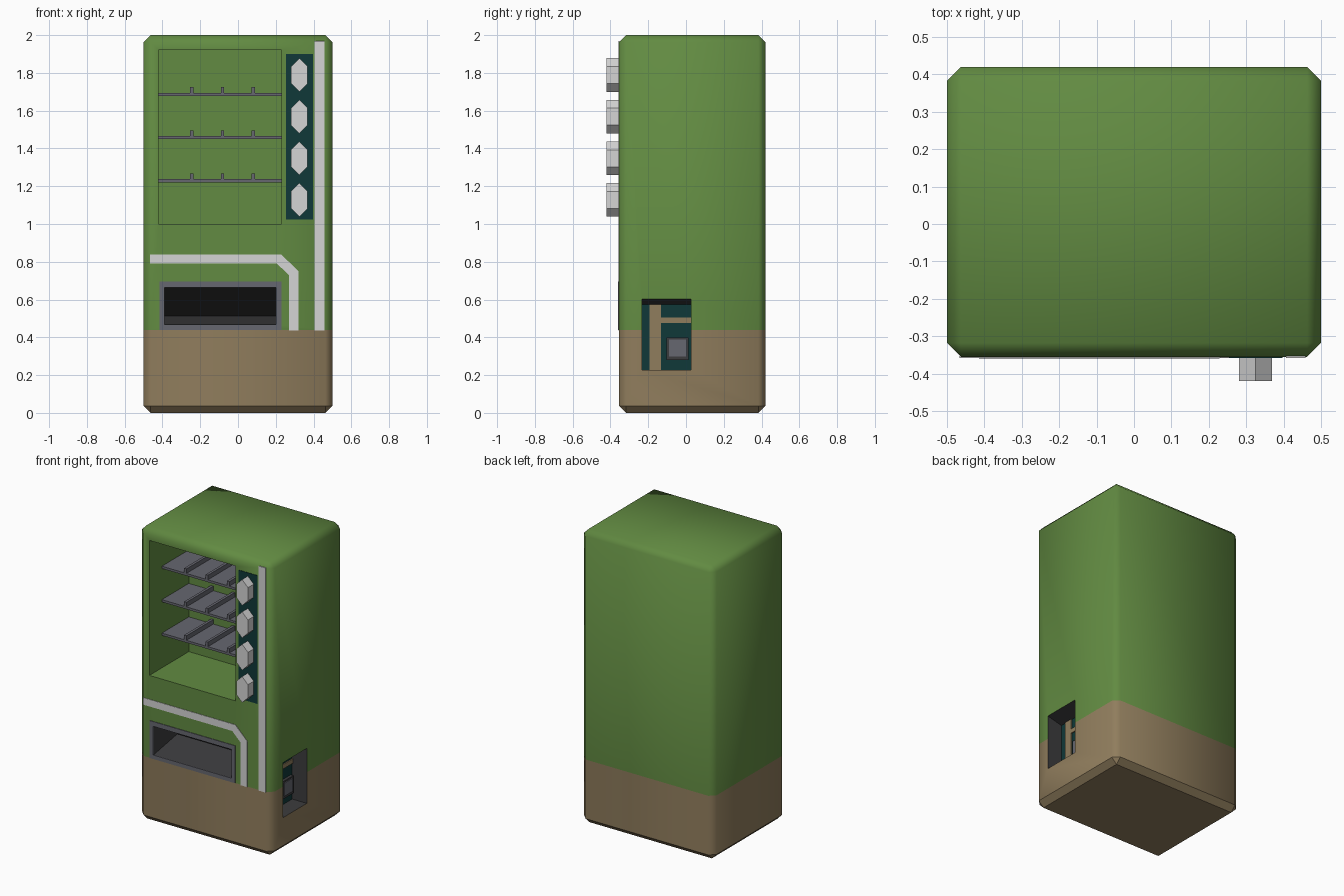
import bpy, bmesh, math
from mathutils import Vector

if "Cube" in bpy.data.objects:
    bpy.data.objects.remove(bpy.data.objects["Cube"])

COLOURS = {
    "green": (0.122, 0.258, 0.054), "tan": (0.279, 0.205, 0.109),
    "dark_teal": (0.005, 0.04, 0.04), "light_grey": (0.66, 0.66, 0.66),
    "mid_grey": (0.133, 0.136, 0.162), "dark_grey": (0.045, 0.045, 0.048),
    "black": (0.004, 0.004, 0.004),
}
NAMES = list(COLOURS)
MATS = {}
for n, c in COLOURS.items():
    MATS[n] = bpy.data.materials.new(n)
    MATS[n].diffuse_color = (*c, 1)
FRONT = -0.355


def add(name, bm, mats):
    bmesh.ops.recalc_face_normals(bm, faces=bm.faces)
    me = bpy.data.meshes.new(name)
    bm.to_mesh(me)
    bm.free()
    for m in mats:
        me.materials.append(MATS[m])
    ob = bpy.data.objects.new(name, me)
    bpy.context.collection.objects.link(ob)
    return ob


def prism_bm(pts, axis, lo, hi):
    """Extrude a profile: axis Y takes (x, z) points, axis X takes (y, z)."""
    bm = bmesh.new()
    put = (lambda u, v, d: (u, d, v)) if axis == "Y" else (lambda u, v, d: (d, u, v))
    face = bm.faces.new([bm.verts.new(put(u, v, lo)) for u, v in pts])
    ext = bmesh.ops.extrude_face_region(bm, geom=[face])["geom"]
    for v in ext:
        if isinstance(v, bmesh.types.BMVert):
            v.co = put(v.co.x if axis == "Y" else v.co.y, v.co.z, hi)
    bmesh.ops.recalc_face_normals(bm, faces=bm.faces)
    return bm


def prism(name, pts, axis, lo, hi, mat):
    return add(name, prism_bm(pts, axis, lo, hi), [mat])


def rect(u0, u1, v0, v1):
    return [(u0, v0), (u1, v0), (u1, v1), (u0, v1)]


def cutter(name, pts, axis, lo, hi, rule):
    bm = prism_bm(pts, axis, lo, hi)
    bm.normal_update()
    for f in bm.faces:
        f.material_index = NAMES.index(rule(f.normal))
    ob = add(name, bm, NAMES)
    ob.hide_render = True
    ob.hide_set(True)
    return ob


# cabinet: chamfered box, split into green top and tan base
bm = prism_bm(rect(-0.5, 0.5, 0, 2), "Y", FRONT, 0.42)
bmesh.ops.bevel(bm, geom=bm.edges[:], offset=0.037, segments=1, profile=0.5, affect='EDGES')
bmesh.ops.bisect_plane(bm, geom=bm.verts[:] + bm.edges[:] + bm.faces[:],
                       plane_co=(0, 0, 0.44), plane_no=(0, 0, 1))
for f in bm.faces:
    f.material_index = 0 if f.calc_center_median().z > 0.44 else 1
body = add("cabinet", bm, NAMES)

# openings: display window, delivery slot, side service recess
cutters = [
    cutter("window_cutter", rect(-0.42, 0.23, 1.0, 1.92), "Y", -0.5, 0.07, lambda n: "green"),
    cutter("slot_cutter", [(-0.5, 0.467), (FRONT, 0.467), (-0.1, 0.512), (-0.1, 0.663), (-0.5, 0.663)],
           "X", -0.388, 0.202, lambda n: "black" if n.y > 0.9 or n.z > 0.9 else "dark_grey"),
    cutter("recess_cutter", [(0.6, 0.228), (0.39, 0.228), (0.39, 0.575), (0.5, 0.603), (0.6, 0.603)],
           "Y", -0.232, 0.027, lambda n: "dark_teal" if n.x < -0.9 else "dark_grey"),
]
for c in cutters:
    mod = body.modifiers.new(c.name, 'BOOLEAN')
    mod.operation, mod.solver, mod.object = 'DIFFERENCE', 'EXACT', c
bpy.context.view_layer.update()
cut = bpy.data.meshes.new_from_object(body.evaluated_get(bpy.context.evaluated_depsgraph_get()))
body.modifiers.clear()
body.data = cut
for c in cutters:
    bpy.data.objects.remove(c)

# the slot's back wall is the face pointing to the front inside it
bm = bmesh.new()
bm.from_mesh(cut)
bm.normal_update()
for f in bm.faces:
    f.smooth = True
    c = f.calc_center_median()
    if abs(c.y + 0.1) < 0.005 and f.normal.y < -0.9:
        f.material_index = NAMES.index("black")
# smooth chamfers, with hard opening edges and a hard foot
for e in bm.edges:
    low = all(v.co.z < 0.04 for v in e.verts)
    e.smooth = not (low or e.calc_face_angle(0) > math.radians(50))
bm.to_mesh(cut)
bm.free()

# shelves with lane dividers
for i in range(3):
    z = 1.677 - 0.228 * i
    prism(f"shelf_{i+1}", rect(-0.42, 0.23, z, z + 0.016), "Y", -0.22, 0.07, "mid_grey")
    for j in range(3):
        x = -0.244 + 0.162 * j
        prism(f"shelf_{i+1}_divider_{j+1}", rect(x - 0.009, x + 0.009, z + 0.014, z + 0.047),
              "Y", -0.22, 0.07, "mid_grey")

# button panel with long hexagonal buttons
prism("button_panel", rect(0.254, 0.397, 1.025, 1.9), "Y", FRONT - 0.003, FRONT + 0.002, "dark_teal")
for i in range(4):
    z = 1.789 - 0.2205 * i
    hexagon = [(0.325, z + 0.089), (0.281, z + 0.045), (0.281, z - 0.045),
               (0.325, z - 0.089), (0.369, z - 0.045), (0.369, z + 0.045)]
    prism(f"button_{i+1}", hexagon, "Y", -0.42, FRONT, "light_grey")

# painted stripes on the front
prism("tall_stripe", rect(0.406, 0.459, 0.437, 1.968), "Y", FRONT - 0.003, FRONT + 0.002, "light_grey")
prism("bent_stripe", [(-0.466, 0.838), (0.23, 0.838), (0.32, 0.75), (0.32, 0.437), (0.27, 0.437),
                      (0.27, 0.728), (0.207, 0.79), (-0.466, 0.79)],
      "Y", FRONT - 0.003, FRONT + 0.002, "light_grey")

# delivery slot frame
for name, r in {"top": (-0.415, 0.229, 0.663, 0.695), "bottom": (-0.415, 0.229, 0.44, 0.467),
                "left": (-0.415, -0.388, 0.467, 0.663), "right": (0.202, 0.229, 0.467, 0.663)}.items():
    prism(f"slot_frame_{name}", rect(*r), "Y", FRONT - 0.004, FRONT + 0.002, "mid_grey")

# details inside the side recess
prism("recess_upright", rect(-0.192, -0.133, 0.228, 0.575), "X", 0.385, 0.397, "tan")
prism("recess_crossbar", rect(-0.133, 0.027, 0.475, 0.505), "X", 0.385, 0.397, "tan")
prism("recess_box", rect(-0.102, 0.012, 0.28, 0.4), "X", 0.385, 0.41, "dark_grey")
prism("recess_box_face", rect(-0.09, 0.0, 0.298, 0.388), "X", 0.405, 0.415, "mid_grey")

for m in bpy.data.materials:
    if m.users and not m.is_grease_pencil:
        m.use_nodes = True
        m.node_tree.nodes["Principled BSDF"].inputs["Base Color"].default_value = m.diffuse_color
